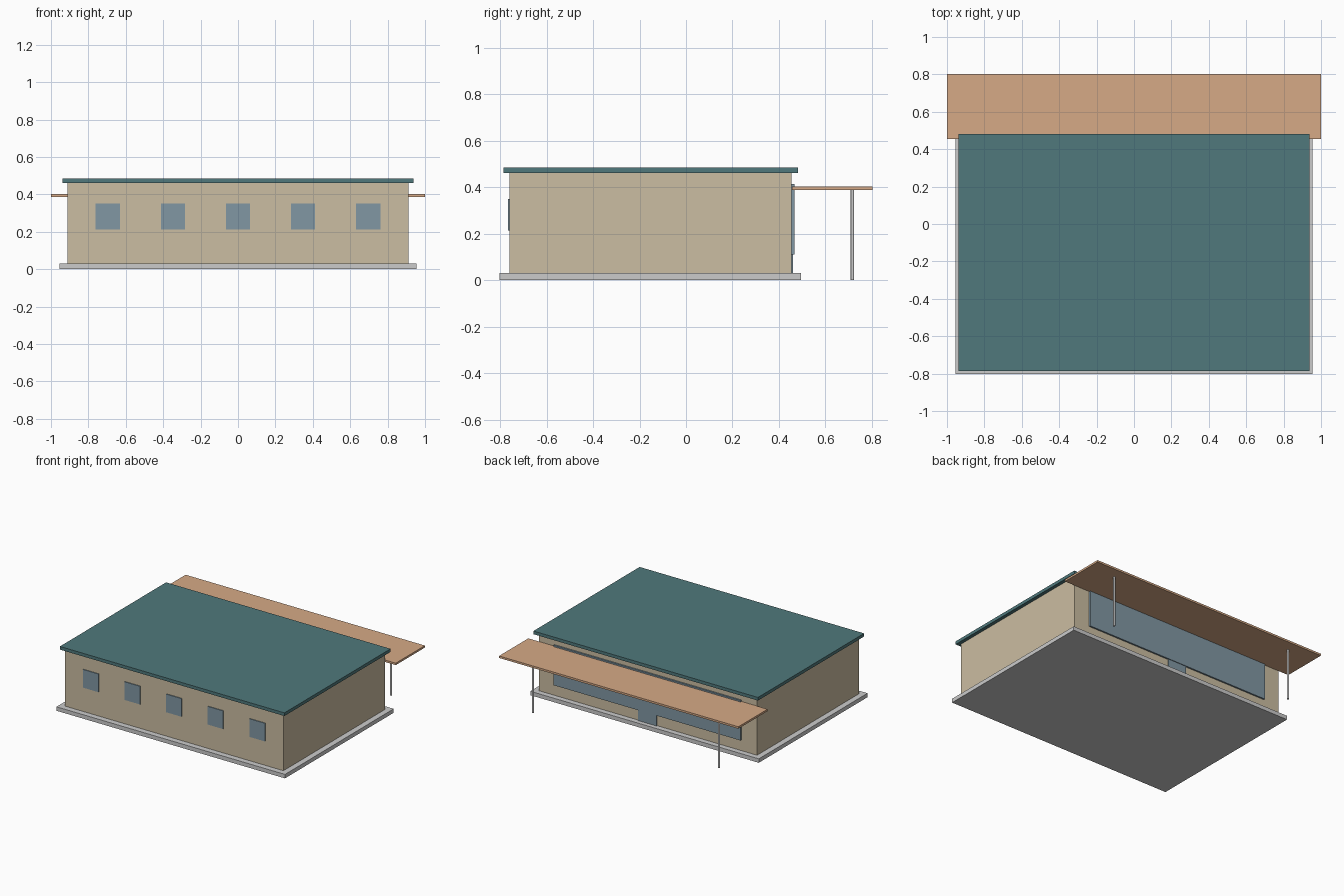
import bpy

if "Cube" in bpy.data.objects:
    bpy.data.objects.remove(bpy.data.objects["Cube"])


def material(name, rgb):
    m = bpy.data.materials.new(name)
    m.diffuse_color = (*rgb, 1)
    m.use_nodes = True
    m.node_tree.nodes["Principled BSDF"].inputs["Base Color"].default_value = m.diffuse_color
    return m


WALL = material("sand_wall", (0.60, 0.51, 0.36))
TEAL = material("teal_roof", (0.08, 0.19, 0.20))
TIMBER = material("timber", (0.67, 0.40, 0.24))
GLASS = material("blue_glass", (0.22, 0.31, 0.37))


def box(name, x, y, z, mat=None):
    """Box from (min, max) ranges along each axis."""
    centre = [(a + b) / 2 for a, b in (x, y, z)]
    bpy.ops.mesh.primitive_cube_add(size=1, location=centre)
    ob = bpy.context.object
    ob.name = name
    ob.scale = [b - a for a, b in (x, y, z)]
    bpy.ops.object.transform_apply(location=False, rotation=False, scale=True)
    if mat:
        ob.data.materials.append(mat)
    return ob


# Main building
box("base_slab", (-0.955, 0.955), (-0.803, 0.495), (0, 0.03))
box("walls", (-0.912, 0.912), (-0.76, 0.454), (0.03, 0.462), WALL)
box("roof", (-0.938, 0.938), (-0.786, 0.481), (0.46, 0.484), TEAL)

# Row of front windows
for i in range(5):
    cx = (i - 2) * 0.348
    box(f"front_window_{i + 1}", (cx - 0.065, cx + 0.065),
        (-0.766, -0.75), (0.213, 0.35), GLASS)

# Rear glazing band and door
box("rear_glazing", (-0.782, 0.782), (0.445, 0.466), (0.111, 0.413), GLASS)
box("rear_door", (-0.077, 0.077), (0.445, 0.461), (0.03, 0.35), GLASS)

# Rear canopy on two slim posts
box("canopy", (-1, 1), (0.455, 0.803), (0.387, 0.402), TIMBER)
for side, sx in (("left", -1), ("right", 1)):
    bpy.ops.mesh.primitive_cylinder_add(vertices=16, radius=0.0075, depth=0.388,
                                        location=(sx * 0.778, 0.716, 0.194))
    bpy.context.object.name = f"{side}_canopy_post"
    bpy.ops.object.shade_smooth_by_angle()
